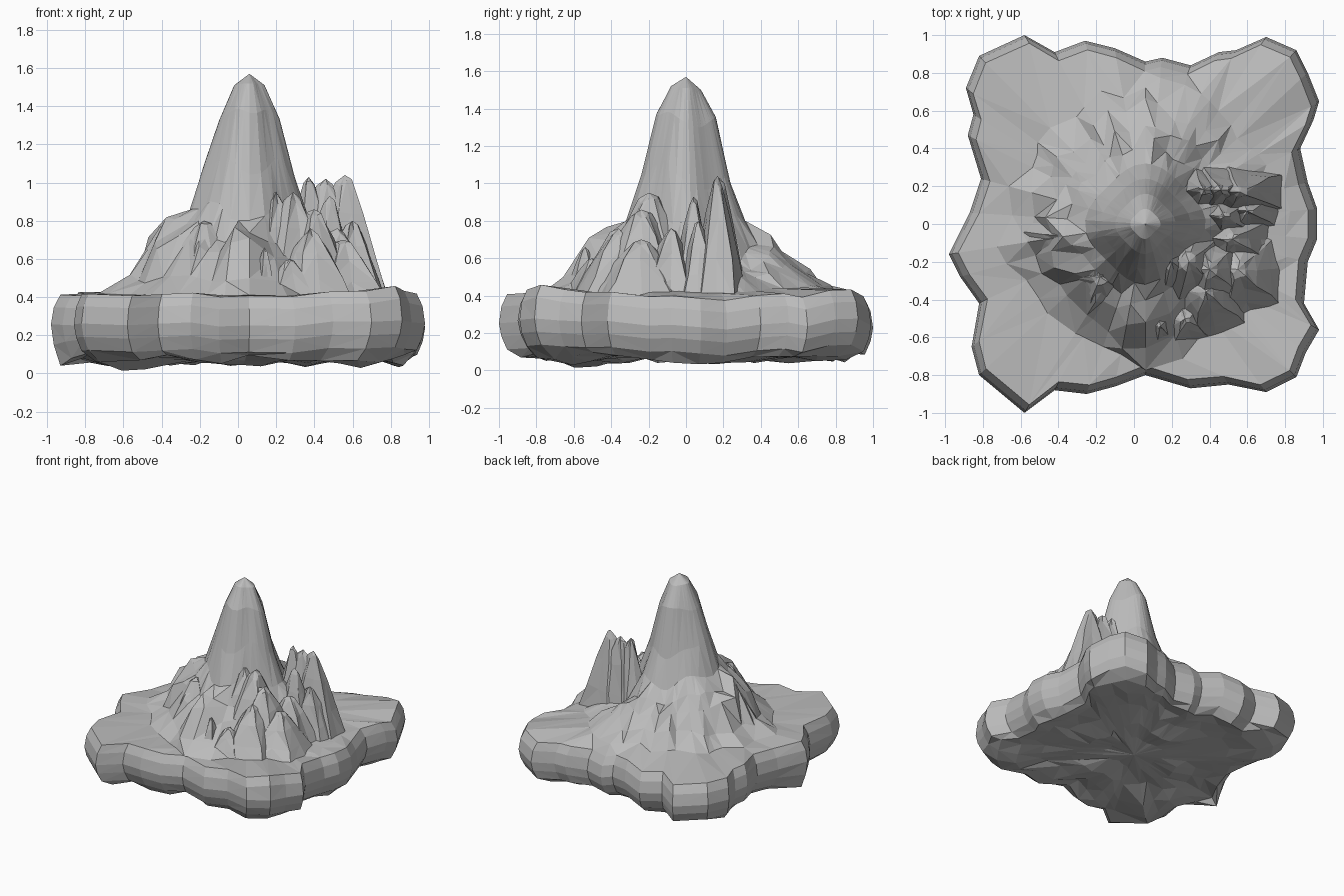
import bpy, bmesh, math, random
from mathutils import Vector, noise

random.seed(4)
if "Cube" in bpy.data.objects:
    bpy.data.objects.remove(bpy.data.objects["Cube"])

# One stone colour for everything
stone = bpy.data.materials.new("grey stone")
stone.use_nodes = True
colour = (0.5, 0.5, 0.5, 1)
stone.diffuse_color = colour
stone.node_tree.nodes["Principled BSDF"].inputs["Base Color"].default_value = colour

SUMMIT = Vector((0.06, 0, 1.57))

# Scalloped shoreline of the slab, counter-clockwise
OUTLINE = [Vector((x, y, 0)) for x, y in (
    (-.98, -.16), (-.92, -.28), (-.82, -.42), (-.86, -.65), (-.82, -.8), (-.58, -1),
    (-.42, -.88), (-.25, -.9), (-.1, -.86), (.06, -.8), (.3, -.87), (.5, -.85),
    (.7, -.89), (.86, -.81), (.91, -.68), (.98, -.56), (.9, -.42), (.92, -.2),
    (.97, -.08), (.97, .08), (.92, .22), (.88, .4), (.95, .55), (.98, .65),
    (.92, .8), (.86, .92), (.7, .99), (.54, .92), (.45, .91), (.3, .84),
    (.15, .88), (.06, .86), (-.1, .93), (-.26, .97), (-.42, .91), (-.58, 1),
    (-.82, .89), (-.89, .72), (-.85, .58), (-.88, .47), (-.81, .24), (-.87, .06))]

# Mountain heights at growing distance from the summit, per side
RADII = (.08, .16, .24, .32, .42, .52, .63, .76)
WEST = (1.51, 1.34, 1.1, .91, .8, .69, .5, .42)
EAST = (1.51, 1.34, 1.08, .82, .62, .5, .44, .41)
SOUTH = (1.52, 1.37, 1.12, .9, .76, .66, .5, .41)
NORTH = (1.5, 1.33, 1, .83, .7, .63, .56, .47)


def finish(bm, name):
    bmesh.ops.recalc_face_normals(bm, faces=bm.faces)
    mesh = bpy.data.meshes.new(name)
    bm.to_mesh(mesh)
    bm.free()
    mesh.materials.append(stone)
    obj = bpy.data.objects.new(name, mesh)
    bpy.context.collection.objects.link(obj)


def skin(bm, rings):
    """Join neighbouring rings of points with triangles."""
    loops = [[bm.verts.new(p) for p in ring] for ring in rings]
    for a, b in zip(loops, loops[1:]):
        for i in range(len(a)):
            j = (i + 1) % len(a)
            if i % 2:
                bm.faces.new((a[i], a[j], b[j]))
                bm.faces.new((a[i], b[j], b[i]))
            else:
                bm.faces.new((a[i], a[j], b[i]))
                bm.faces.new((a[j], b[j], b[i]))
    return loops


def fan(bm, loop, point):
    tip = bm.verts.new(point)
    for a, b in zip(loop, loop[1:] + loop[:1]):
        bm.faces.new((a, b, tip))


def rough(p, scale, amount):
    return noise.noise(p * scale + Vector((3, 7, 1))) * amount


def bump(p, x, y, width):
    return math.exp(-((p.x - x) ** 2 + (p.y - y) ** 2) / width ** 2)


# Lumpy underside, lowest below the front left
under = []
for f in (.2, .4, .6, .75, .88):
    ring = []
    for p in OUTLINE:
        q = p * f * random.uniform(.98, 1.02)
        q.z = max(0, .07 + rough(q, 4, .05) - .07 * bump(q, -.5, -.55, .15))
        ring.append(q)
    under.append(ring)

# Rounded rim with a raised corner and a hanging left tip
rim = []
for d, z in ((.05, .11), (.015, .18), (0, .25), (.015, .34), (.05, .405)):
    ring = []
    for p in OUTLINE:
        q = p - p.normalized() * d
        q.z = z + rough(p, 4, .05)
        if z > .3:
            q.z += .025 * bump(p, .86, -.81, .15)
        else:
            q.z -= (.25 - z) * .55 * bump(p, -.98, -.16, .15)
        ring.append(q)
    rim.append(ring)

# Mountain rings, blending the four side profiles by direction
slopes = []
for k, radius in enumerate(RADII):
    ring = []
    for p in OUTLINE:
        d = Vector((p.x - SUMMIT.x, p.y, 0)).normalized()
        side_x = EAST if d.x > 0 else WEST
        side_y = NORTH if d.y > 0 else SOUTH
        z = side_x[k] * d.x ** 2 + side_y[k] * d.y ** 2
        # pinch the diagonals so the peak reads as a four-sided pyramid
        diagonal = (2 * d.x * d.y) ** 2
        south_east = d.x > 0 and d.y < 0
        r = radius * (1 - (.22 if south_east else .12) * diagonal)
        if k > 3:
            r *= 1 + rough(d * 2 + Vector((0, 0, k * .4)), 2, .16)
            if south_east:
                z -= .3 * diagonal * (z - .4)
        q = Vector((SUMMIT.x, 0, 0)) + d * r
        wild = min(1, k / 4) * (z - .38)
        q.z = z + (rough(q, 5, .35) - .03) * wild
        ring.append(q)
    slopes.append(ring)

bm = bmesh.new()
loops = skin(bm, under + rim + slopes[::-1])
fan(bm, loops[0], (0, 0, .07))
fan(bm, loops[-1], SUMMIT)
finish(bm, "mountain_and_slab")


# Jagged crags: star-shaped spires with sharp ribs, sunk into the slope
def crag(name, x, y, top, rx, ry, sides=10):
    bm = bmesh.new()
    base = .37
    rings = []
    ribs = [random.uniform(.95, 1.15) if i % 2 else random.uniform(.75, .95)
            for i in range(sides)]
    for f, width in ((0, 1), (.33, .72), (.7, .42), (.95, .17)):
        ring = []
        for i in range(sides):
            a = math.tau * (i + random.uniform(-.15, .15)) / sides
            w = width * ribs[i]
            ring.append(Vector((x + rx * w * math.cos(a), y + ry * w * math.sin(a),
                                base + (top - base) * f * random.uniform(.93, 1.02))))
        rings.append(ring)
    loops = skin(bm, rings)
    fan(bm, loops[-1], (x, y, top))
    bm.faces.new(loops[0])
    finish(bm, name)


def crags(name, specs):
    for i, spec in enumerate(specs):
        crag(f"{name}_{i + 1}", *spec)


# Tall ridge on the east flank
crags("east_crag", ((.37, .18, 1.03, .2, .15), (.56, .17, 1.04, .26, .15),
                    (.46, .18, 1.02, .28, .15), (.6, .07, .8, .2, .14),
                    (.48, .04, .93, .18, .14)))

# Broad broken mass on the south-east flank
crags("south_crag", ((.2, -.2, .95, .26, .3), (.29, -.2, .95, .28, .32),
                     (.4, -.24, .86, .28, .3), (.38, -.36, .76, .26, .28),
                     (.14, -.54, .66, .08, .11), (.27, -.5, .6, .18, .17),
                     (.55, -.24, .7, .26, .3), (.52, -.08, .76, .26, .2)))

# Broad rock shoulders on the west flank
crags("west_shoulder", ((-.18, -.28, .8, .28, .28), (-.36, -.06, .79, .26, .28)))
